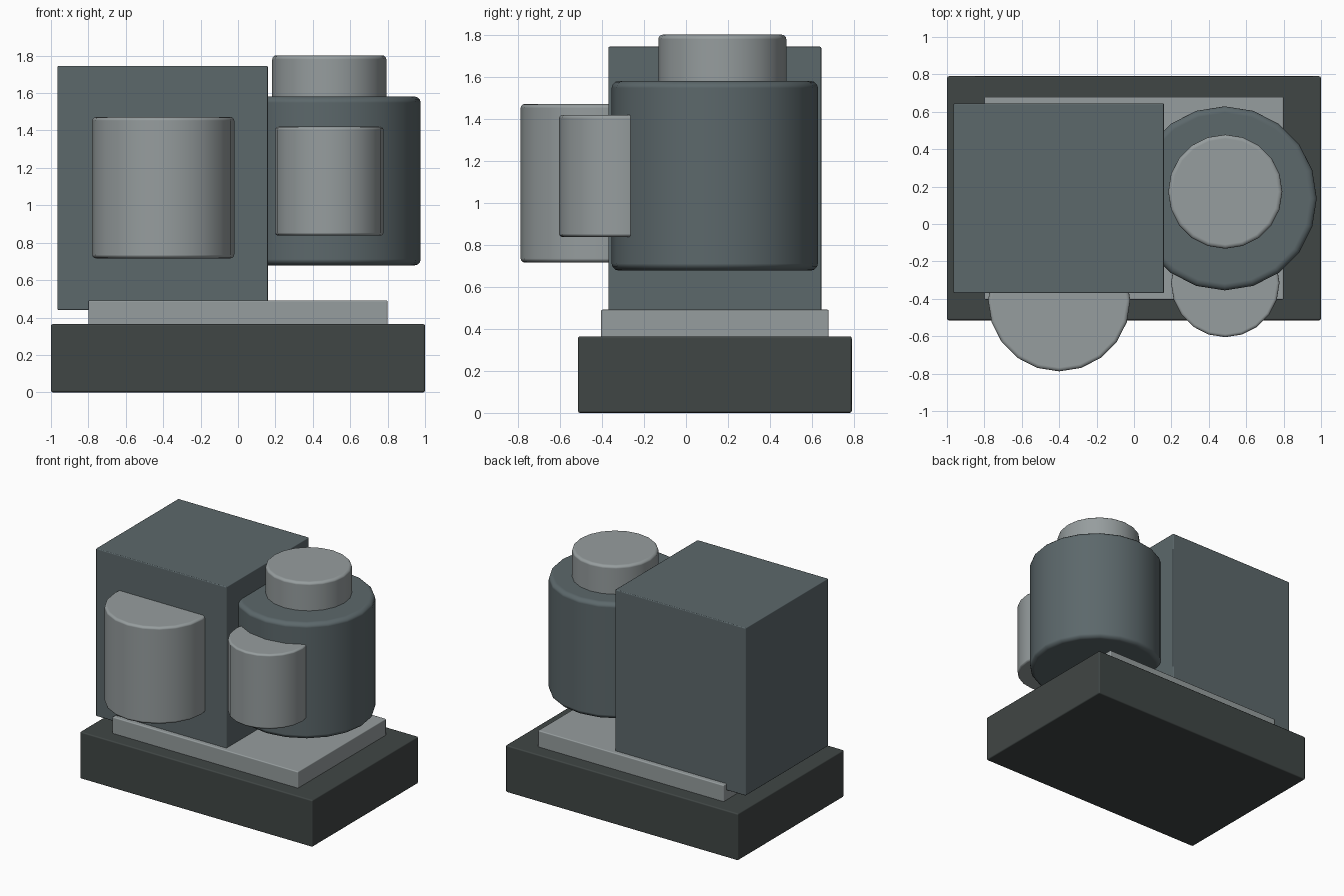
import bpy, math

if "Cube" in bpy.data.objects:
    bpy.data.objects.remove(bpy.data.objects["Cube"])


def material(name, rgb):
    m = bpy.data.materials.new(name)
    m.diffuse_color = (*rgb, 1)
    m.use_nodes = True
    m.node_tree.nodes["Principled BSDF"].inputs["Base Color"].default_value = m.diffuse_color
    return m


dark = material("dark_grey", (0.051, 0.061, 0.059))
slate = material("slate_grey", (0.107, 0.138, 0.147))
light = material("light_grey", (0.305, 0.337, 0.342))


def finish(ob, name, mat, width, segments):
    """Name, colour, round the hard edges and smooth the shallow ones."""
    ob.name = name
    ob.data.materials.append(mat)
    bpy.ops.object.transform_apply(location=False, rotation=False, scale=True)
    bpy.ops.object.shade_smooth_by_angle(angle=math.radians(35))
    bev = ob.modifiers.new("rounded_edges", 'BEVEL')
    bev.width = width
    bev.segments = segments
    bev.limit_method = 'ANGLE'
    bev.angle_limit = math.radians(40)
    bev.harden_normals = True


def box(name, mat, x, y, z, width=0.01):
    mid = [(a + b) / 2 for a, b in (x, y, z)]
    bpy.ops.mesh.primitive_cube_add(size=1, location=mid)
    ob = bpy.context.object
    ob.scale = [b - a for a, b in (x, y, z)]
    finish(ob, name, mat, width, 2)


def drum(name, mat, x, y, radius, z, width):
    bpy.ops.mesh.primitive_cylinder_add(vertices=20, radius=radius, depth=z[1] - z[0],
                                        location=(x, y, (z[0] + z[1]) / 2))
    finish(bpy.context.object, name, mat, width, 3)


# Plinth and the thin plate on it
box("base", dark, (-1, 1), (-0.515, 0.79), (0, 0.365))
box("base_plate", light, (-0.8, 0.8), (-0.405, 0.68), (0.35, 0.492), 0.008)

# Tall cabinet with a drum set into its front
box("cabinet", slate, (-0.965, 0.16), (-0.37, 0.645), (0.44, 1.745), 0.007)
drum("cabinet_front_drum", light, -0.4, -0.408, 0.38, (0.716, 1.472), 0.02)

# Large round tank with its cap and front drum
drum("tank", slate, 0.485, 0.137, 0.492, (0.678, 1.582), 0.035)
drum("tank_cap", light, 0.488, 0.173, 0.305, (1.56, 1.802), 0.022)
drum("tank_front_drum", light, 0.488, -0.315, 0.29, (0.838, 1.42), 0.016)
